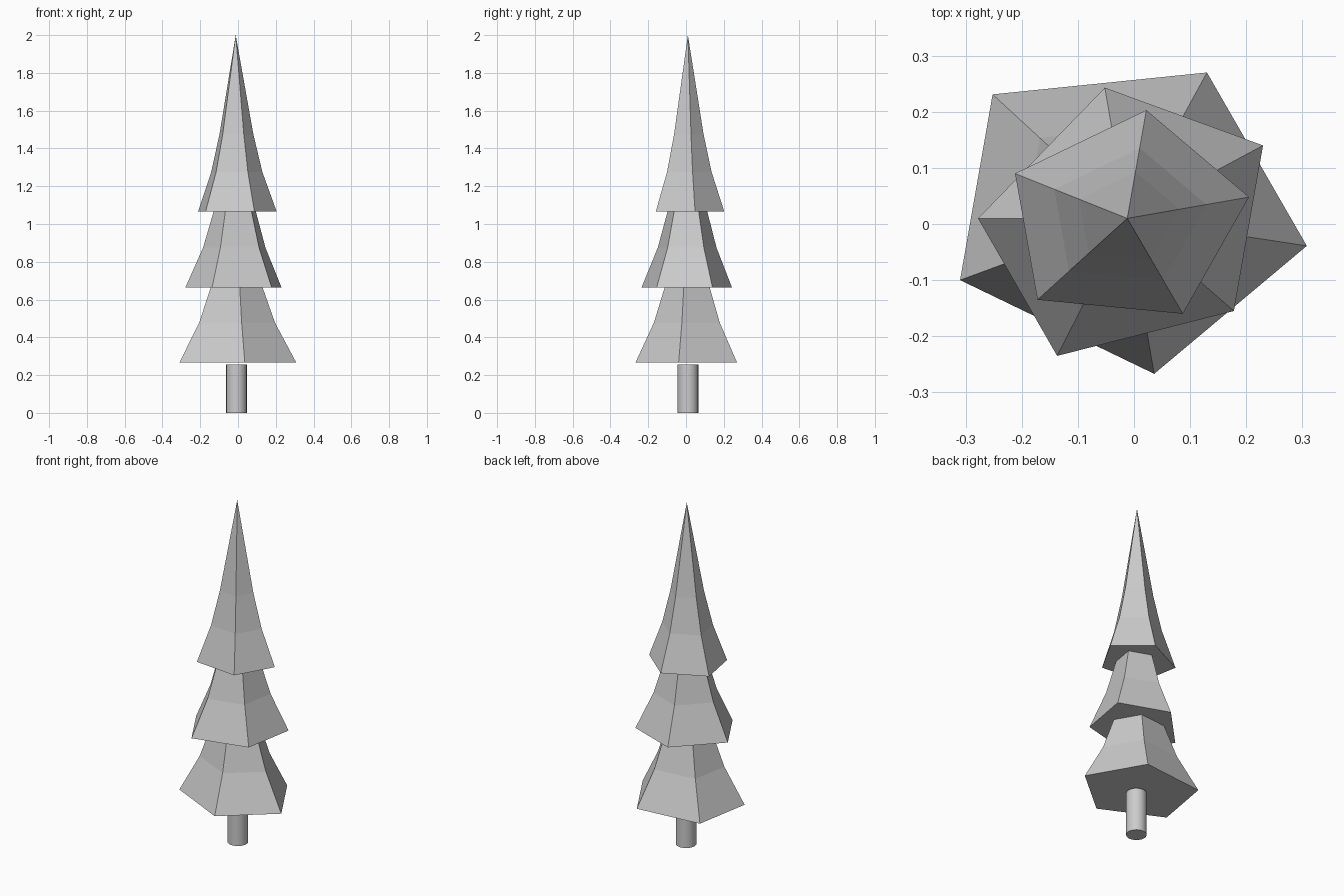
import bpy
import bmesh

cube = bpy.data.objects.get("Cube")
if cube:
    bpy.data.objects.remove(cube)

grey = bpy.data.materials.new("plain grey")
grey.use_nodes = True
colour = (0.6, 0.6, 0.6, 1)
grey.diffuse_color = colour
grey.node_tree.nodes["Principled BSDF"].inputs["Base Color"].default_value = colour

CENTRE = (-0.012, 0.01)
# Height above the skirt and width factor of each ring of a tier
RINGS = [(0, 1), (0.21, 0.65), (0.41, 0.43)]


def finish(bm, name):
    bmesh.ops.recalc_face_normals(bm, faces=bm.faces)
    mesh = bpy.data.meshes.new(name)
    bm.to_mesh(mesh)
    bm.free()
    mesh.materials.append(grey)
    obj = bpy.data.objects.new(name, mesh)
    bpy.context.collection.objects.link(obj)
    return obj


def tier(name, base, corners, tip=None):
    """Flared five-sided tier, ending in a point or in a flat top."""
    bm = bmesh.new()
    cx, cy = CENTRE
    rings = [[bm.verts.new((cx + (x - cx) * s, cy + (y - cy) * s, base + h))
              for x, y in corners] for h, s in RINGS]
    n = len(corners)
    bm.faces.new(rings[0])
    for low, high in zip(rings, rings[1:]):
        for i in range(n):
            j = (i + 1) % n
            bm.faces.new((low[i], low[j], high[j], high[i]))
    if tip:
        point = bm.verts.new((cx, cy, tip))
        for i in range(n):
            bm.faces.new((rings[-1][i], rings[-1][(i + 1) % n], point))
    else:
        bm.faces.new(rings[-1])
    return finish(bm, name)


# Foliage
tier("lower_foliage", 0.267,
     [(-0.252, 0.231), (0.13, 0.27), (0.308, -0.039), (0.036, -0.267), (-0.31, -0.1)])
tier("middle_foliage", 0.665,
     [(-0.052, 0.243), (0.23, 0.14), (0.178, -0.155), (-0.137, -0.235), (-0.278, 0.01)])
tier("upper_foliage", 1.065,
     [(0.022, 0.203), (0.205, 0.048), (0.087, -0.16), (-0.172, -0.135), (-0.212, 0.09)],
     tip=2.0)

# Trunk
bpy.ops.mesh.primitive_cylinder_add(vertices=20, radius=0.055, depth=0.255,
                                    location=(-0.008, 0.01, 0.1275))
trunk = bpy.context.object
trunk.name = "trunk"
trunk.data.materials.append(grey)
bpy.ops.object.shade_smooth_by_angle()
